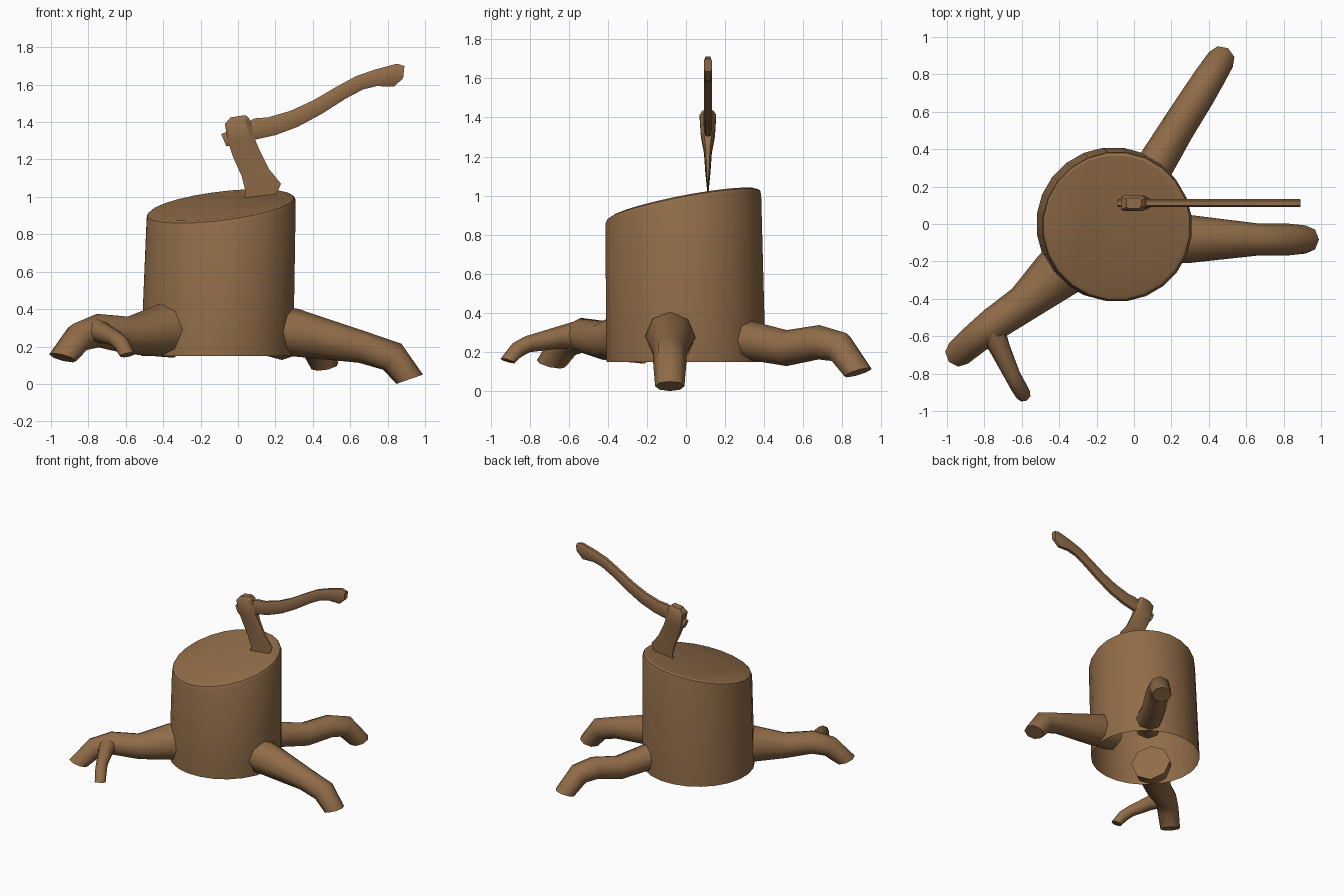
import bpy, bmesh, math
from mathutils import Vector

if "Cube" in bpy.data.objects:
    bpy.data.objects.remove(bpy.data.objects["Cube"])

wood = bpy.data.materials.new("wood")
wood.diffuse_color = (0.28, 0.15, 0.065, 1)
wood.use_nodes = True
wood.node_tree.nodes["Principled BSDF"].inputs["Base Color"].default_value = wood.diffuse_color


def finish(name, bm, angle=40):
    bmesh.ops.recalc_face_normals(bm, faces=bm.faces)
    mesh = bpy.data.meshes.new(name)
    bm.to_mesh(mesh)
    bm.free()
    mesh.materials.append(wood)
    ob = bpy.data.objects.new(name, mesh)
    bpy.context.collection.objects.link(ob)
    bpy.ops.object.select_all(action='DESELECT')
    ob.select_set(True)
    bpy.context.view_layer.objects.active = ob
    bpy.ops.object.shade_smooth_by_angle(angle=math.radians(angle))
    return ob


def loft(bm, rings, cap_start=True, cap_end=True):
    """Skin a list of point rings with quads."""
    loops = [[bm.verts.new(p) for p in r] for r in rings]
    for a, b in zip(loops, loops[1:]):
        n = len(a)
        for i in range(n):
            bm.faces.new((a[i], a[(i + 1) % n], b[(i + 1) % n], b[i]))
    if cap_start:
        bm.faces.new(loops[0])
    if cap_end:
        bm.faces.new(loops[-1])


def root(name, path, sides=8):
    """Tapered tube through (x, y, z, radius), cut off facing the ground."""
    pts = [Vector(p[:3]) for p in path]
    rings = []
    for i, p in enumerate(pts):
        a, b = pts[max(i - 1, 0)], pts[min(i + 1, len(pts) - 1)]
        t = (p - a).normalized() + (b - p).normalized()
        if i == len(pts) - 1:
            flat = Vector((t.x, t.y, 0)).normalized()
            t = flat * 0.33 + Vector((0, 0, -0.94))
        t.normalize()
        side = t.cross(Vector((0, 0, 1))).normalized()
        up = side.cross(t)
        rings.append([p + path[i][3] * (up * math.cos(k * math.tau / sides)
                                        + side * math.sin(k * math.tau / sides))
                      for k in range(sides)])
    bm = bmesh.new()
    loft(bm, rings)
    finish(name, bm, 50)


# Stump: open underneath, slanted chamfered top
def stump_ring(cx, cy, r, z, sx=0.0, sy=0.0, n=24):
    ring = []
    for k in range(n):
        a = (k + 0.5) * math.tau / n
        dx, dy = r * math.cos(a), r * math.sin(a)
        ring.append((cx + dx, cy + dy, z + sx * dx + sy * dy))
    return ring


bm = bmesh.new()
loft(bm, [stump_ring(-0.112, 0, 0.411, 0.15),
          stump_ring(-0.09, -0.014, 0.402, 0.925, 0.12, 0.19),
          stump_ring(-0.093, -0.012, 0.394, 0.948, 0.12, 0.19),
          stump_ring(-0.095, -0.01, 0.378, 0.957, 0.12, 0.19)], cap_start=False)
finish("stump", bm, 30)

# Roots
root("right_root", [(0.15, -0.08, 0.295, 0.13), (0.30, -0.08, 0.275, 0.128),
                    (0.67, -0.083, 0.195, 0.085), (0.825, -0.083, 0.145, 0.085),
                    (0.918, -0.083, 0.025, 0.075)])
root("back_root", [(0.05, 0.22, 0.265, 0.105), (0.12, 0.325, 0.26, 0.1),
                   (0.235, 0.515, 0.22, 0.092), (0.34, 0.68, 0.25, 0.088),
                   (0.405, 0.785, 0.225, 0.083), (0.465, 0.88, 0.095, 0.075)])
root("left_root", [(-0.35, -0.22, 0.29, 0.15), (-0.42, -0.275, 0.285, 0.14),
                   (-0.59, -0.425, 0.26, 0.1), (-0.75, -0.535, 0.285, 0.09),
                   (-0.85, -0.615, 0.25, 0.082), (-0.937, -0.69, 0.14, 0.075)])
root("left_root_branch", [(-0.76, -0.57, 0.285, 0.07), (-0.715, -0.67, 0.27, 0.055),
                          (-0.65, -0.81, 0.24, 0.043), (-0.62, -0.865, 0.21, 0.043),
                          (-0.592, -0.912, 0.155, 0.04)])

AXE_Y = 0.112

# Axe head: rows of left x/z, right x/z and half thickness, poll to cutting edge
rows = [(-0.04, 1.425, 0.04, 1.437, 0.028), (-0.07, 1.39, 0.06, 1.42, 0.042),
        (-0.055, 1.30, 0.09, 1.31, 0.036), (-0.025, 1.21, 0.115, 1.25, 0.02),
        (0.02, 1.11, 0.165, 1.15, 0.013), (0.04, 1.03, 0.23, 1.07, 0.005),
        (0.03, 0.97, 0.20, 1.0, 0.001)]
bm = bmesh.new()
rings = []
for xl, zl, xr, zr, h in rows:
    l, r = Vector((xl, AXE_Y, zl)), Vector((xr, AXE_Y, zr))
    y = Vector((0, h, 0))
    li, ri = l.lerp(r, 0.12), l.lerp(r, 0.82)
    rings.append([l - y * 0.8, li - y, ri - y, r - y * 0.55,
                  r + y * 0.55, ri + y, li + y, l + y * 0.8])
loft(bm, rings)
finish("axe_head", bm, 35)

# Axe handle: curved profile given as (x, z) pairs, upper and lower edge
stations = [((-0.09, 1.335), (-0.062, 1.27)), ((0.09, 1.42), (0.13, 1.315)),
            ((0.16, 1.425), (0.20, 1.33)), ((0.28, 1.46), (0.32, 1.375)),
            ((0.40, 1.515), (0.45, 1.445)), ((0.52, 1.585), (0.575, 1.525)),
            ((0.63, 1.645), (0.67, 1.575)), ((0.73, 1.68), (0.74, 1.592)),
            ((0.85, 1.712), (0.835, 1.59)), ((0.89, 1.70), (0.883, 1.635))]
bm = bmesh.new()
rings = []
for (xt, zt), (xb, zb) in stations:
    t, b = Vector((xt, AXE_Y, zt)), Vector((xb, AXE_Y, zb))
    ring = []
    for f, h in ((0, 0.012), (0.2, 0.021), (0.8, 0.021), (1, 0.012)):
        ring.append(t.lerp(b, f) + Vector((0, h, 0)))
    ring += [Vector((p.x, 2 * AXE_Y - p.y, p.z)) for p in reversed(ring)]
    rings.append(ring)
loft(bm, rings)
finish("axe_handle", bm, 40)
